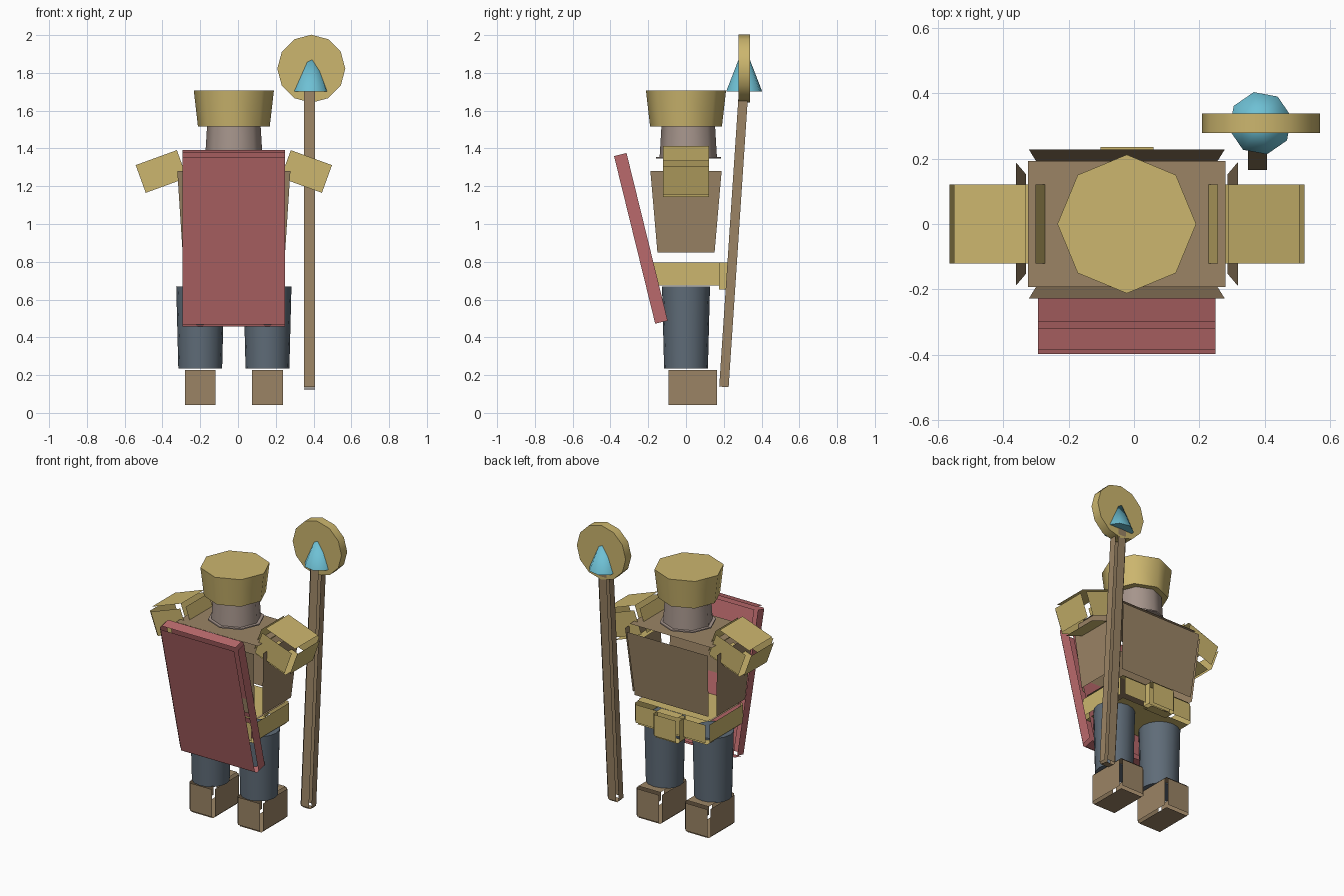
import bpy, bmesh, math
from mathutils import Vector, Matrix

cube = bpy.data.objects.get("Cube")
if cube:
    bpy.data.objects.remove(cube, do_unlink=True)

CX = -0.022  # body centre line


def material(name, r, g, b):
    col = [(c / 255 / 12.92) if c < 11 else ((c / 255 + 0.055) / 1.055) ** 2.4 for c in (r, g, b)] + [1]
    m = bpy.data.materials.new(name)
    m.diffuse_color = col
    m.use_nodes = True
    node = m.node_tree.nodes["Principled BSDF"]
    node.inputs["Base Color"].default_value = col
    node.inputs["Roughness"].default_value = 0.8
    return m


gold = material("gold", 204, 182, 110)
brown = material("brown leather", 155, 132, 101)
red = material("shield red", 186, 106, 108)
steel = material("steel blue", 95, 108, 120)
skin = material("grey skin", 166, 149, 140)
cyan = material("crystal cyan", 110, 192, 212)


def finish(name, bm, mat, matrix, smooth=False):
    me = bpy.data.meshes.new(name)
    bm.to_mesh(me)
    bm.free()
    me.materials.append(mat)
    ob = bpy.data.objects.new(name, me)
    bpy.context.collection.objects.link(ob)
    ob.matrix_world = matrix
    if smooth:
        bpy.ops.object.select_all(action='DESELECT')
        ob.select_set(True)
        bpy.context.view_layer.objects.active = ob
        bpy.ops.object.shade_smooth_by_angle(angle=math.radians(50))
    return ob


def panel_box(name, centre, half, gap, mat, rot=(0, 'X'), taper=(1, 1)):
    """Box of six separate panels, open along its edges; taper scales the bottom."""
    bm = bmesh.new()
    for axis in range(3):
        u, v = (axis + 1) % 3, (axis + 2) % 3
        for sign in (-1, 1):
            corners = []
            for su, sv in ((-1, -1), (1, -1), (1, 1), (-1, 1)):
                p = Vector()
                p[axis] = sign * half[axis]
                p[u] = su * (half[u] - gap)
                p[v] = sv * (half[v] - gap)
                t = (1 - p.z / half[2]) / 2
                p.x *= 1 + (taper[0] - 1) * t
                p.y *= 1 + (taper[1] - 1) * t
                corners.append(bm.verts.new(p))
            bm.faces.new(corners if sign > 0 else corners[::-1])
    matrix = Matrix.Translation(centre) @ Matrix.Rotation(math.radians(rot[0]), 4, rot[1])
    return finish(name, bm, mat, matrix)


def cone(name, centre, r_low, r_high, height, sides, mat, rot=(0, 'X'), spin=0):
    bm = bmesh.new()
    bmesh.ops.create_cone(bm, cap_ends=True, segments=sides, radius1=r_low,
                          radius2=r_high, depth=height)
    matrix = (Matrix.Translation(centre) @ Matrix.Rotation(math.radians(rot[0]), 4, rot[1])
              @ Matrix.Rotation(math.radians(spin), 4, 'Z'))
    return finish(name, bm, mat, matrix, True)


# Head and helmet
cone("head", (CX, 0.012, 1.45), 0.152, 0.14, 0.2, 8, skin)
cone("chin", (CX, 0.012, 1.352), 0.172, 0.172, 0.008, 8, skin)
cone("helmet", (CX, 0, 1.611), 0.19, 0.212, 0.19, 8, gold)

# Torso, belt and buckle
panel_box("torso", (CX, 0, 1.065), (0.342, 0.232, 0.255), 0.04, brown, taper=(0.89, 0.77))
panel_box("belt", (CX, 0, 0.735), (0.275, 0.195, 0.078), 0.018, gold)
panel_box("belt_buckle", (CX, 0.205, 0.725), (0.095, 0.045, 0.085), 0.014, gold)

# Limbs and shoulder pads
for side, s in (("left", 1), ("right", -1)):
    panel_box(side + "_shoulder_pad", (CX + s * 0.384, 0, 1.278), (0.14, 0.145, 0.102),
              0.024, gold, rot=(s * 20, 'Y'))
    cone(side + "_leg", (CX + s * 0.178, 0, 0.452), 0.116, 0.127, 0.435, 16, steel)
    panel_box(side + "_boot", (CX + s * 0.178, 0.035, 0.135), (0.094, 0.141, 0.105), 0.013, brown)

# Leaning shield
panel_box("shield", (CX, -0.239, 0.924), (0.2875, 0.05, 0.473), 0.016, red, rot=(13.8, 'X'))

# Staff with disc and crystal tip
panel_box("staff_shaft", (0.378, 0.253, 0.925), (0.04, 0.036, 0.8), 0.011, brown, rot=(-3.8, 'X'))
cone("staff_disc", (0.388, 0.308, 1.822), 0.18, 0.18, 0.06, 12, gold, rot=(90, 'X'), spin=0)
cone("staff_crystal", (0.386, 0.308, 1.825), 0.097, 0, 0.245, 8, cyan, spin=12)
